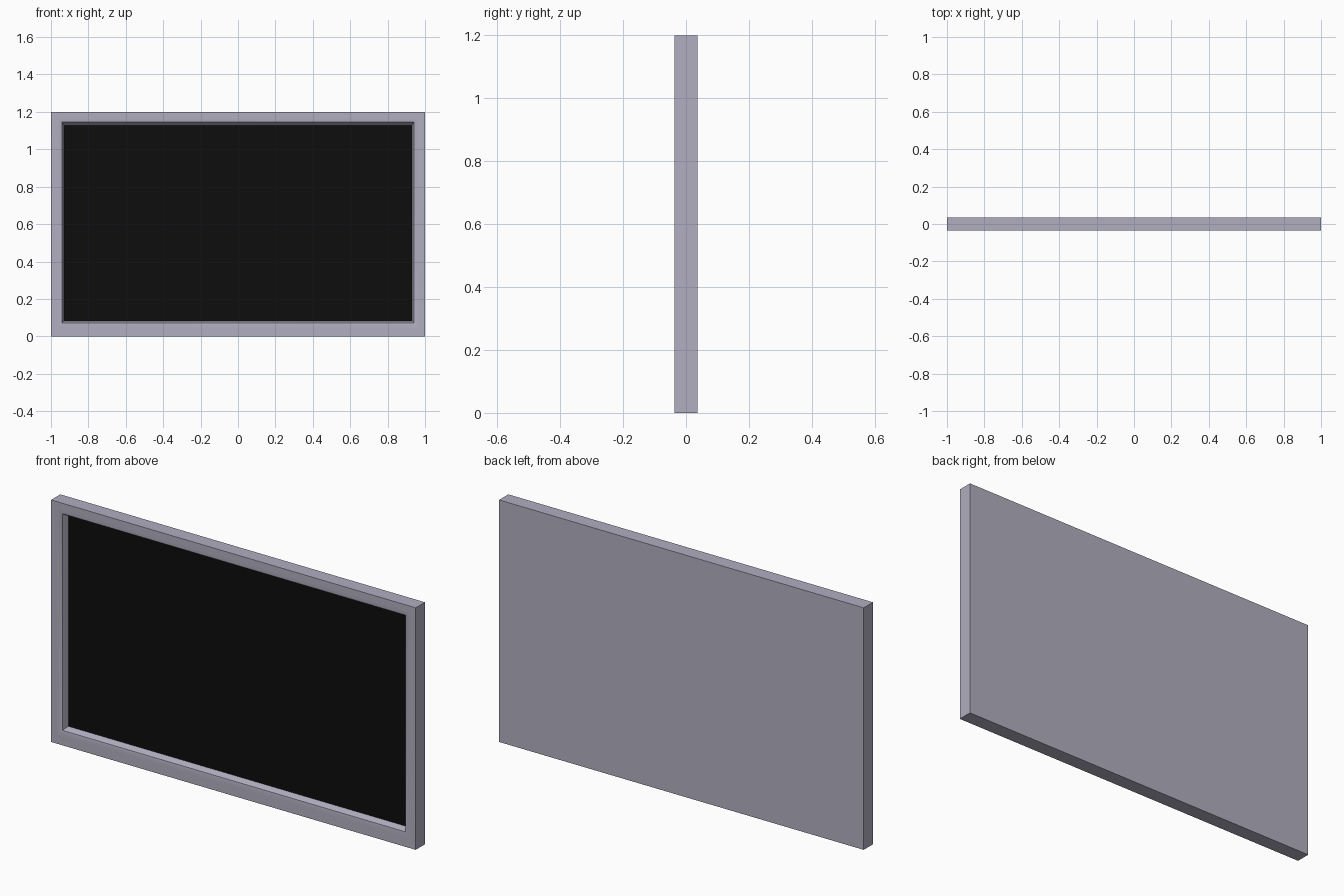
import bpy, bmesh

if "Cube" in bpy.data.objects:
    bpy.data.objects.remove(bpy.data.objects["Cube"])


def material(name, rgb):
    m = bpy.data.materials.new(name)
    m.diffuse_color = (*rgb, 1)
    m.use_nodes = True
    m.node_tree.nodes["Principled BSDF"].inputs["Base Color"].default_value = m.diffuse_color
    return m


GREY = material("lavender_grey", (0.44, 0.425, 0.525))
BLACK = material("screen_black", (0.004, 0.004, 0.004))
D = 0.036  # half thickness


def ring(bm, half_x, z0, z1, y):
    return [bm.verts.new(p) for p in
            ((-half_x, y, z0), (half_x, y, z0), (half_x, y, z1), (-half_x, y, z1))]


def finish(bm, name, mat):
    me = bpy.data.meshes.new(name)
    bm.to_mesh(me)
    bm.free()
    me.materials.append(mat)
    ob = bpy.data.objects.new(name, me)
    bpy.context.collection.objects.link(ob)
    return ob


# Frame: back, sides, flat front, soft lip and sloping recess
# rows: half width, bottom, top, depth
profile = [
    (1.0, 0.0, 1.2, D),
    (1.0, 0.0, 1.2, -D),
    (0.965, 0.045, 1.170, -D),
    (0.951, 0.062, 1.156, -D + 0.0008),
    (0.941, 0.072, 1.146, -D + 0.004),
    (0.936, 0.077, 1.136, -0.018),
    (0.930, 0.083, 1.126, 0.0),
]
bm = bmesh.new()
rings = [ring(bm, *p) for p in profile]
bm.faces.new(rings[0])
for k, (a, b) in enumerate(zip(rings, rings[1:])):
    for i in range(4):
        j = (i + 1) % 4
        f = bm.faces.new((a[i], a[j], b[j], b[i]))
        f.smooth = k >= 1
bm.faces.new(rings[-1])
bmesh.ops.recalc_face_normals(bm, faces=bm.faces[:])
# Keep corners and the deep step crisp, the soft lip smooth
for e in bm.edges:
    if len(e.link_faces) == 2 and e.calc_face_angle() > 0.5:
        e.smooth = False
finish(bm, "frame", GREY)

# Screen: thin plate resting on the recess floor
bm = bmesh.new()
front = ring(bm, 0.930, 0.083, 1.126, -0.001)
back = ring(bm, 0.930, 0.083, 1.126, 0.001)
bm.faces.new(front)
bm.faces.new(back[::-1])
for i in range(4):
    j = (i + 1) % 4
    bm.faces.new((front[i], front[j], back[j], back[i]))
bmesh.ops.recalc_face_normals(bm, faces=bm.faces[:])
finish(bm, "screen", BLACK)
